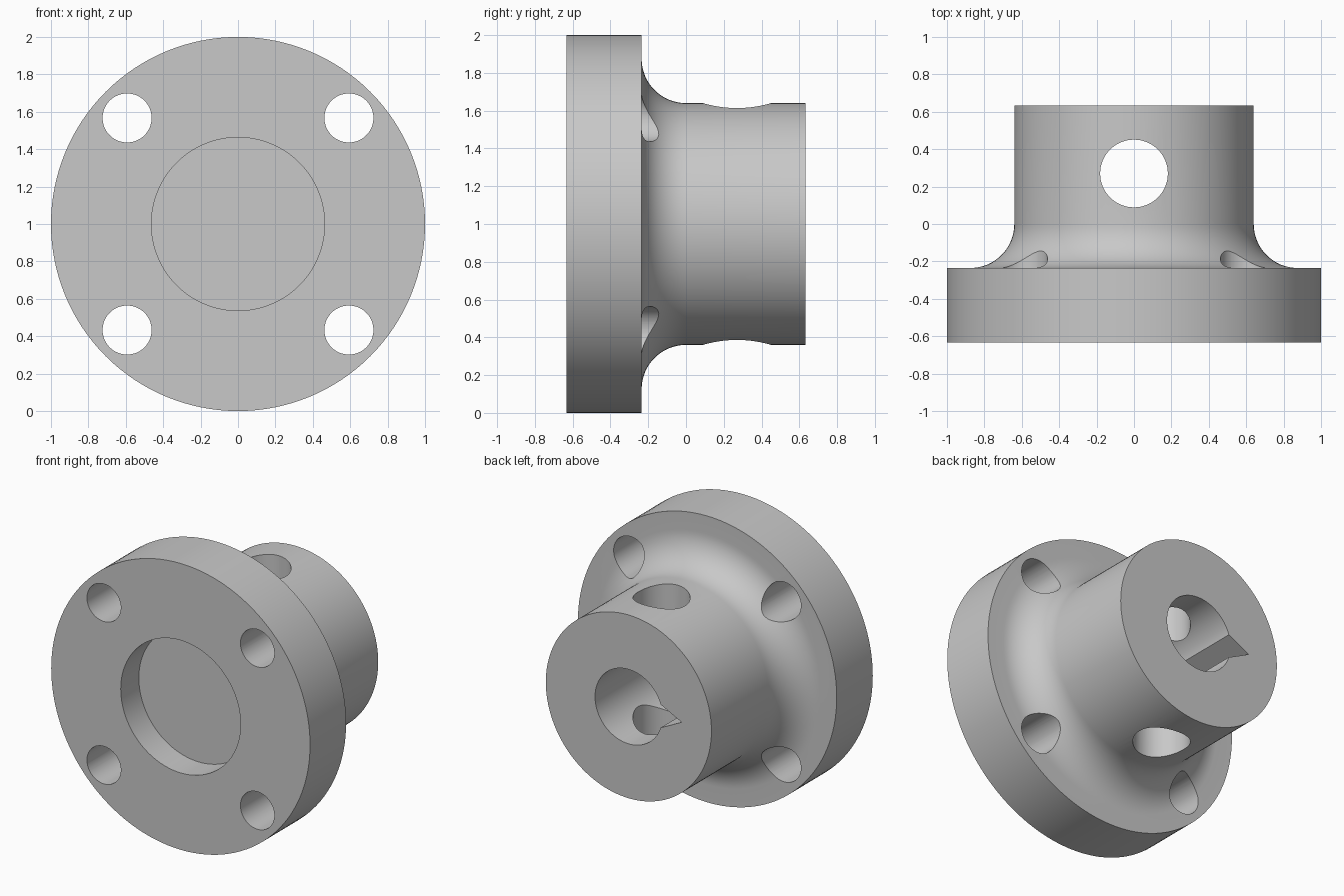
import bpy, bmesh
from math import pi, sin, cos, radians

cube = bpy.data.objects.get("Cube")
if cube:
    bpy.data.objects.remove(cube, do_unlink=True)

FRONT, BACK = -0.633, 0.633
FLANGE_BACK = -0.235
HUB_R, BORE_R, RECESS_R = 0.64, 0.26, 0.463
FILLET = 0.235
BORE_FLOOR = -0.23

grey = bpy.data.materials.new("light grey metal")
grey.use_nodes = True
grey.diffuse_color = (0.58, 0.58, 0.58, 1)
grey.node_tree.nodes["Principled BSDF"].inputs["Base Color"].default_value = (0.58, 0.58, 0.58, 1)


def finish_mesh(name, bm):
    bmesh.ops.recalc_face_normals(bm, faces=bm.faces)
    mesh = bpy.data.meshes.new(name)
    bm.to_mesh(mesh)
    bm.free()
    mesh.materials.append(grey)
    obj = bpy.data.objects.new(name, mesh)
    bpy.context.collection.objects.link(obj)
    return obj


def revolve(name, profile, steps=128):
    """Turn (radius, y) points around the y axis at z = 1."""
    bm = bmesh.new()
    verts = [bm.verts.new((r, y, 1)) for r, y in profile]
    edges = [bm.edges.new(pair) for pair in zip(verts, verts[1:])]
    bmesh.ops.spin(bm, geom=verts + edges, cent=(0, 0, 1), axis=(0, 1, 0),
                   angle=2 * pi, steps=steps)
    bmesh.ops.remove_doubles(bm, verts=bm.verts, dist=0.0001)
    return finish_mesh(name, bm)


def cylinder_cutter(name, radius, depth, location, rotation=(0, 0, 0)):
    bpy.ops.mesh.primitive_cylinder_add(vertices=64, radius=radius, depth=depth,
                                        location=location, rotation=rotation)
    obj = bpy.context.object
    obj.name = name
    obj.data.materials.append(grey)
    return obj


def cut(body, cutter):
    """Subtract the cutter from the body and discard it."""
    cutter.hide_render = True
    bpy.ops.object.select_all(action="DESELECT")
    bpy.context.view_layer.objects.active = body
    body.select_set(True)
    mod = body.modifiers.new("cut", "BOOLEAN")
    mod.operation = "DIFFERENCE"
    mod.solver = "EXACT"
    mod.object = cutter
    bpy.ops.object.modifier_apply(modifier=mod.name)
    bpy.data.objects.remove(cutter, do_unlink=True)


# Flange, fillet, hub, front recess and blind bore as one turned profile
fillet = [(HUB_R + FILLET - FILLET * sin(a), -FILLET * cos(a))
          for a in (radians(90 * i / 16) for i in range(17))]
profile = [(0, FRONT + 0.2), (RECESS_R, FRONT + 0.2), (RECESS_R, FRONT),
           (1, FRONT), (1, FLANGE_BACK), *fillet,
           (HUB_R, BACK), (BORE_R, BACK), (BORE_R, BORE_FLOOR), (0, BORE_FLOOR)]
body = revolve("flanged_hub", profile)

# Four bolt holes through flange and fillet
for sx in (-1, 1):
    for sz in (-1, 1):
        cut(body, cylinder_cutter("bolt_hole", 0.131, 1.6,
                                  (sx * 0.593, 0, 1 + sz * 0.567), (pi / 2, 0, 0)))

# Cross hole straight through the hub
cut(body, cylinder_cutter("cross_hole", 0.181, 2, (0, 0.27, 1)))

# V-shaped keyway along the bore
bm = bmesh.new()
face = bm.faces.new([bm.verts.new((x, BORE_FLOOR + 0.01, 1 + z))
                     for x, z in ((-0.41, 0), (-0.21, 0.1), (-0.21, -0.1))])
side = bmesh.ops.extrude_face_region(bm, geom=[face])
moved = [v for v in side["geom"] if isinstance(v, bmesh.types.BMVert)]
bmesh.ops.translate(bm, verts=moved, vec=(0, 1, 0))
cut(body, finish_mesh("keyway", bm))

# Smooth round walls, crisp rims
bpy.ops.object.shade_smooth_by_angle(angle=radians(30))
